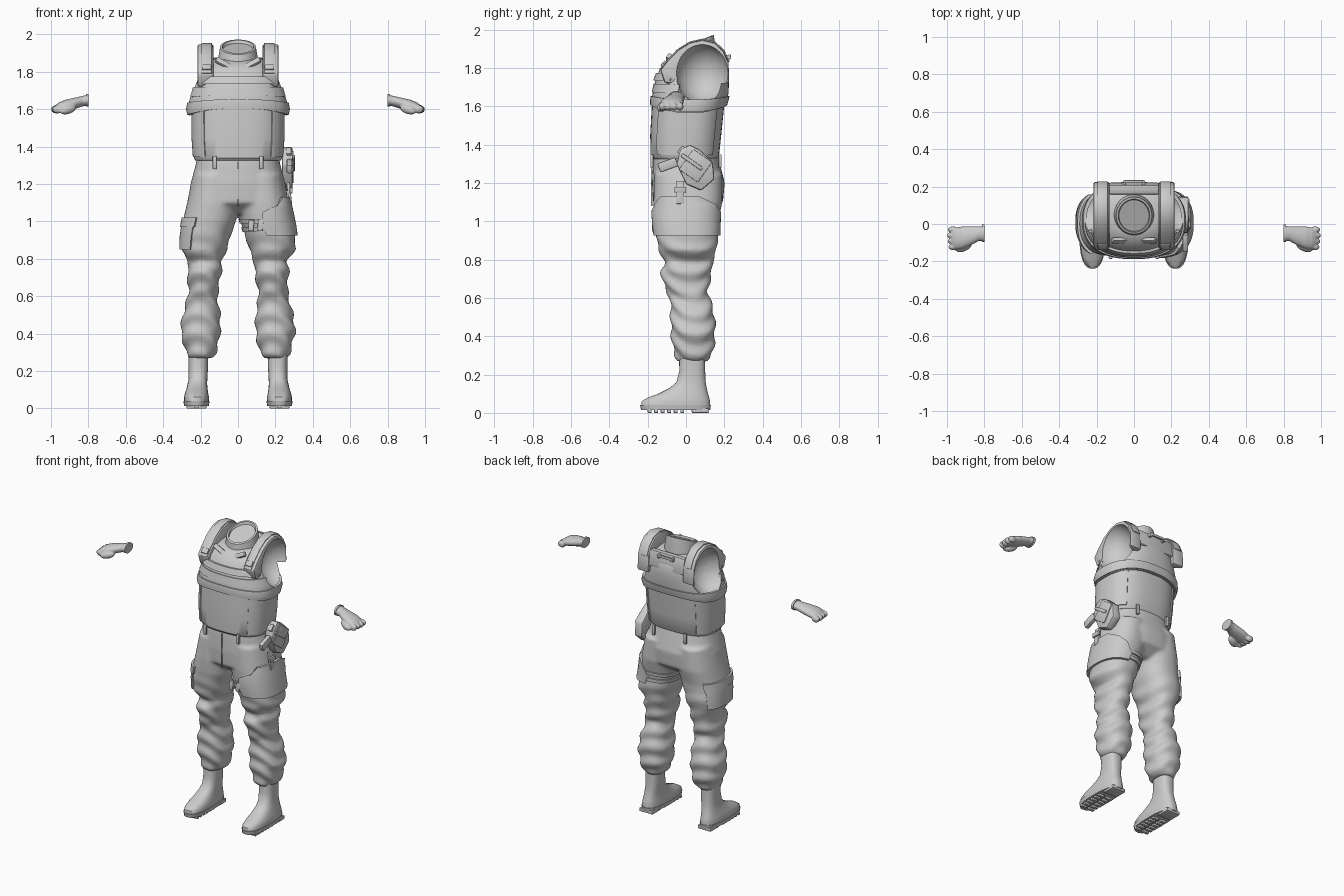
import bpy, bmesh, math
from math import sin, cos, radians
from mathutils import Matrix, Euler

cube = bpy.data.objects.get("Cube")
if cube:
    bpy.data.objects.remove(cube)

GREY = (0.6, 0.6, 0.6, 1)
grey = bpy.data.materials.new("plain grey")
grey.use_nodes = True
grey.diffuse_color = GREY
for node in grey.node_tree.nodes:
    if node.type == 'BSDF_PRINCIPLED':
        node.inputs["Base Color"].default_value = GREY


# ---------- helpers ----------
def make(name, bm):
    bmesh.ops.recalc_face_normals(bm, faces=bm.faces)
    me = bpy.data.meshes.new(name)
    bm.to_mesh(me)
    bm.free()
    ob = bpy.data.objects.new(name, me)
    bpy.context.collection.objects.link(ob)
    me.materials.append(grey)
    return ob


def finish(ob, angle=38):
    """Apply modifiers and shade smooth, keeping edges sharp."""
    bpy.ops.object.select_all(action='DESELECT')
    ob.select_set(True)
    bpy.context.view_layer.objects.active = ob
    for mod in list(ob.modifiers):
        bpy.ops.object.modifier_apply(modifier=mod.name)
    bpy.ops.object.shade_smooth_by_angle(angle=radians(angle))
    return ob


def add_loft(bm, loops):
    rings = [[bm.verts.new(p) for p in loop] for loop in loops]
    for a, b in zip(rings, rings[1:]):
        for i in range(len(a)):
            k = (i + 1) % len(a)
            bm.faces.new((a[i], a[k], b[k], b[i]))
    bm.faces.new(rings[0])
    bm.faces.new(rings[-1])


def at(rows, z):
    """Section (z, x0, x1, y0, y1, rise) interpolated at a height."""
    rows = sorted(rows)
    for a, b in zip(rows, rows[1:]):
        if a[0] <= z <= b[0]:
            t = (z - a[0]) / (b[0] - a[0])
            return [u + (v - u) * t for u, v in zip(a, b)]
    return rows[0] if z < rows[0][0] else rows[-1]


def point(row, a, p=2.4, grow=0, s=1):
    z, x0, x1, y0, y1 = row[:5]
    rise = row[5] if len(row) > 5 else 0
    c, d = cos(a), sin(a)
    x = (x0 + x1) / 2 + ((x1 - x0) / 2 + grow) * math.copysign(abs(c) ** (2 / p), c)
    y = (y0 + y1) / 2 + ((y1 - y0) / 2 + grow) * math.copysign(abs(d) ** (2 / p), d)
    return (s * x, y, z + rise * d * d)


def rings(rows, n=48, p=2.4, s=1, grow=0):
    return [[point(r, 2 * math.pi * i / n, p, grow, s) for i in range(n)] for r in rows]


def body(name, rows, p=2.4, s=1, grow=0):
    bm = bmesh.new()
    add_loft(bm, rings(rows, p=p, s=s, grow=grow))
    return make(name, bm)


def wrap(name, rows, spans, t, n=40, p=2.4, s=1):
    """Raised slab hugging a lofted body; spans = (height, start, end) in degrees."""
    loops = []
    for j in range(n + 1):
        pts = [(at(rows, z), radians(a + (b - a) * j / n)) for z, a, b in spans]
        loops.append([point(r, a, p, -0.01, s) for r, a in pts]
                     + [point(r, a, p, t, s) for r, a in reversed(pts)])
    bm = bmesh.new()
    add_loft(bm, loops)
    return finish(make(name, bm))


def box(name, loc, size, rot=(0, 0, 0), bevel=0.004):
    bm = bmesh.new()
    bmesh.ops.create_cube(bm, size=1, matrix=Matrix.LocRotScale(
        loc, Euler([radians(r) for r in rot]), size))
    bmesh.ops.bevel(bm, geom=bm.edges[:], offset=bevel, segments=2, affect='EDGES', profile=0.5)
    return finish(make(name, bm))


def slab(name, outline, x0, x1, bevel=0.006):
    """Side outline (y, z) extruded along x."""
    bm = bmesh.new()
    add_loft(bm, [[(x, y, z) for y, z in outline] for x in (x0, x1)])
    ob = make(name, bm)
    mod = ob.modifiers.new("bevel", 'BEVEL')
    mod.width, mod.segments, mod.limit_method, mod.angle_limit = bevel, 2, 'ANGLE', radians(40)
    return ob


def ball(bm, loc, radii, rot=(0, 0, 0), seg=24):
    bmesh.ops.create_uvsphere(bm, u_segments=seg, v_segments=seg // 2 + 4, radius=1,
                              matrix=Matrix.LocRotScale(loc, Euler([radians(r) for r in rot]), radii))


def fuse(ob, voxel, passes):
    rm = ob.modifiers.new("fuse", 'REMESH')
    rm.mode, rm.voxel_size = 'VOXEL', voxel
    sm = ob.modifiers.new("soften", 'SMOOTH')
    sm.factor, sm.iterations = 0.5, passes
    return finish(ob, 60)


# ---------- torso and vest ----------
abdomen = [(1.325, -.228, .228, -.172, .16), (1.34, -.236, .236, -.185, .172),
           (1.45, -.244, .244, -.187, .184), (1.61, -.245, .245, -.178, .2)]
finish(body("abdomen_panel", abdomen, 2.6))
for s in (1, -1):
    wrap("abdomen_side_panel", abdomen, [(z, -48, 48) for z in (1.345, 1.45, 1.6)], .005, p=2.6, s=s)

vest = [(1.565, -.262, .262, -.178, .205, .035), (1.6, -.27, .27, -.18, .214, .03),
        (1.66, -.258, .258, -.174, .222, .01), (1.74, -.236, .236, -.158, .225, 0),
        (1.8, -.218, .218, -.135, .222, 0), (1.84, -.19, .19, -.09, .2, 0),
        (1.865, -.13, .13, -.04, .15, 0)]
vest_ob = body("vest", vest)
shoulder = [(-.11, 1.72), (-.135, 1.79), (-.095, 1.84), (-.04, 1.895), (.02, 1.932), (.085, 1.947),
            (.15, 1.932), (.195, 1.89), (.222, 1.83), (.226, 1.72)]
for s in (1, -1):
    # hollow arm openings cut into vest and shoulders
    bm = bmesh.new()
    ball(bm, (s * .265, .085, 1.773), (.15, .142, .158), seg=48)
    cutter = make("arm_opening_cutter", bm)
    cutter.hide_render = True
    block = slab("shoulder", shoulder, s * .13, s * .217, .012)
    for ob in (block, vest_ob):
        mod = ob.modifiers.new("arm opening", 'BOOLEAN')
        mod.operation, mod.solver, mod.object = 'DIFFERENCE', 'EXACT', cutter
        finish(ob)
    bpy.data.objects.remove(cutter)
    # shoulder strap riding over the block
    outer = [(.05 + (y - .05) * 1.03, 1.72 + (z - 1.72) * 1.03) for y, z in shoulder[1:-1]]
    finish(slab("shoulder_strap", outer + shoulder[-2:0:-1], s * .14, s * .196, .002))
    box("strap_buckle", (s * .168, -.117, 1.822), (.05, .016, .035), (-40, 0, 0))
    box("neckline_trim", (s * .06, -.088, 1.835), (.13, .02, .03), (-35, -s * 28, 0))

wrap("vest_hem", vest, [(z, 0, 360) for z in (1.57, 1.6, 1.635)], .008, n=64)
wrap("chest_panel", vest, [(z, -150, -30) for z in (1.735, 1.75, 1.775)], .012)
wrap("chest_band", vest, [(z, -165, -15) for z in (1.665, 1.69, 1.715)], .006)
box("back_yoke", (0, .19, 1.82), (.27, .05, .11), (8, 0, 0), .01)
box("drag_handle", (0, .228, 1.862), (.11, .012, .018))
for s in (1, -1):
    box("handle_end", (s * .052, .218, 1.857), (.016, .03, .024))

# tilted collar with a sunken cap
bm = bmesh.new()
collar = [(1.8, .112, .115), (1.87, .106, .108), (1.932, .096, .1), (1.934, .084, .088), (1.918, .08, .084)]
tilted = []
for z, rx, ry in collar:
    ring = rings([(z, -rx, rx, .045 - ry, .045 + ry)], p=2)[0]
    tilted.append([(x, y, h + .4 * (y - .045)) for x, y, h in ring])
add_loft(bm, tilted)
finish(make("collar", bm))

# ---------- trousers ----------
leg = [(1.25, -.01, .24, -.165, .19), (1.1, -.01, .272, -.17, .19), (1.0, .012, .295, -.165, .167),
       (.92, .04, .306, -.155, .167), (.85, .06, .308, -.143, .16), (.79, .085, .262, -.11, .138),
       (.74, .088, .272, -.133, .137), (.64, .105, .265, -.107, .113), (.6, .11, .268, -.083, .125),
       (.5, .095, .295, -.08, .15), (.42, .093, .308, -.078, .152), (.35, .104, .292, -.07, .147),
       (.29, .12, .276, -.056, .132), (.268, .142, .26, -.038, .108)]
hips = [(1.36, -.215, .215, -.165, .163), (1.3, -.227, .227, -.172, .178), (1.2, -.254, .254, -.177, .202),
        (1.1, -.27, .27, -.172, .193), (1.04, -.2, .2, -.1, .12)]
bm = bmesh.new()
add_loft(bm, rings(hips))
for s in (1, -1):
    loops = []
    for k in range(100):
        z = 1.25 - k * (1.25 - .268) / 99
        fold = .007 * min(1, max(0, (1.02 - z) * 4))
        # slanted cloth folds
        loops.append([point(at(leg, z), a, 2.3, fold * sin(z * 58 + 2 * sin(a + s) + 1.5 * cos(2 * a)), s)
                      for a in [2 * math.pi * i / 48 for i in range(48)]])
    add_loft(bm, loops)
fuse(make("trousers", bm), .011, 3)

for s in (1, -1):
    for y, x in ((-.178, .125), (.178, .12)):
        box("belt_loop", (s * x, y, 1.315), (.02, .016, .07))
box("fly_seam", (0, -.178, 1.2), (.006, .008, .24), (0, 0, 0), .002)
wrap("cargo_pocket", leg, [(z, -60, 55) for z in (.85, .92, .98)], .006, s=-1)
wrap("cargo_flap", leg, [(z, -64, 58) for z in (.97, 1.02)], .011, s=-1)

# ---------- thigh rig and holster on the left ----------
wrap("thigh_panel", leg, [(.925, -95, 85), (.98, -100, 88), (1.05, -92, 70), (1.09, -62, 45), (1.13, -45, 15)], .014)
for z in (.955, 1.0):
    wrap("thigh_strap", leg, [(z - .012, 60, 290), (z + .012, 60, 290)], .007)
for x in (.07, .12):
    box("strap_clip", (x, -.168, .978), (.03, .02, .06), (0, 5, 0))
holster = [(-.03, 1.375), (.02, 1.4), (.07, 1.375), (.14, 1.31), (.148, 1.22), (.08, 1.16),
           (0, 1.195), (-.05, 1.3)]
finish(slab("holster", holster, .235, .292, .01))
box("holster_flap", (.292, .05, 1.29), (.012, .12, .13), (-35, 0, 0))
box("holster_strap", (.298, .03, 1.31), (.012, .13, .02), (-35, 0, 0))
box("pistol_grip", (.275, -.095, 1.295), (.03, .1, .05), (20, 0, 0), .008)
box("pistol_slide", (.272, -.01, 1.36), (.028, .06, .045), (-40, 0, 0), .006)
box("drop_strap", (.274, -.03, 1.15), (.018, .04, .12), (0, -6, 0))
box("drop_buckle", (.284, -.03, 1.165), (.016, .06, .03))

# ---------- boots ----------
boot = [(.03, .156, .288, -.234, .126), (.06, .155, .288, -.232, .126), (.08, .159, .284, -.2, .121),
        (.1, .162, .277, -.145, .115), (.13, .165, .27, -.085, .108), (.16, .164, .264, -.05, .103),
        (.22, .16, .264, -.035, .1), (.32, .158, .266, -.036, .1)]
sole = [(.014, .156, .288, -.234, .126), (.04, .152, .292, -.24, .13)]
for s in (1, -1):
    finish(body("boot", boot, 2.5, s), 50)
    finish(body("boot_sole", sole, 2.5, s))
    box("boot_heel", (s * .222, .075, .012), (.1, .09, .024))
    for k in range(6):
        for x in (.192, .252):
            box("sole_lug", (s * x, -.19 + k * .034, .009), (.045, .02, .018), bevel=.003)

# ---------- gloved hands ----------
palm = [(.8, -.05, 1.648, .043, .03), (.83, -.052, 1.643, .039, .028), (.87, -.063, 1.632, .05, .03),
        (.92, -.073, 1.62, .06, .031), (.955, -.077, 1.61, .058, .027), (.975, -.077, 1.605, .045, .018)]
for s in (1, -1):
    bm = bmesh.new()
    add_loft(bm, [[(s * x, y + ry * cos(a), z + rz * sin(a)) for a in
                   [2 * math.pi * i / 24 for i in range(24)]] for x, y, z, ry, rz in palm])
    for k in range(4):
        ball(bm, (s * (.972 - .004 * abs(k - 1)), -.03 - k * .031, 1.599), (.028, .017, .022))
    ball(bm, (s * .91, -.122, 1.598), (.048, .024, .024), (0, s * 15, s * -25))
    fuse(make("gloved_hand", bm), .005, 2)
    # cuff rim
    bm = bmesh.new()
    add_loft(bm, [[(s * x, -.05 + .046 * cos(a), 1.647 + .033 * sin(a)) for a in
                   [2 * math.pi * i / 24 for i in range(24)]] for x in (.798, .812)])
    finish(make("glove_cuff", bm))
